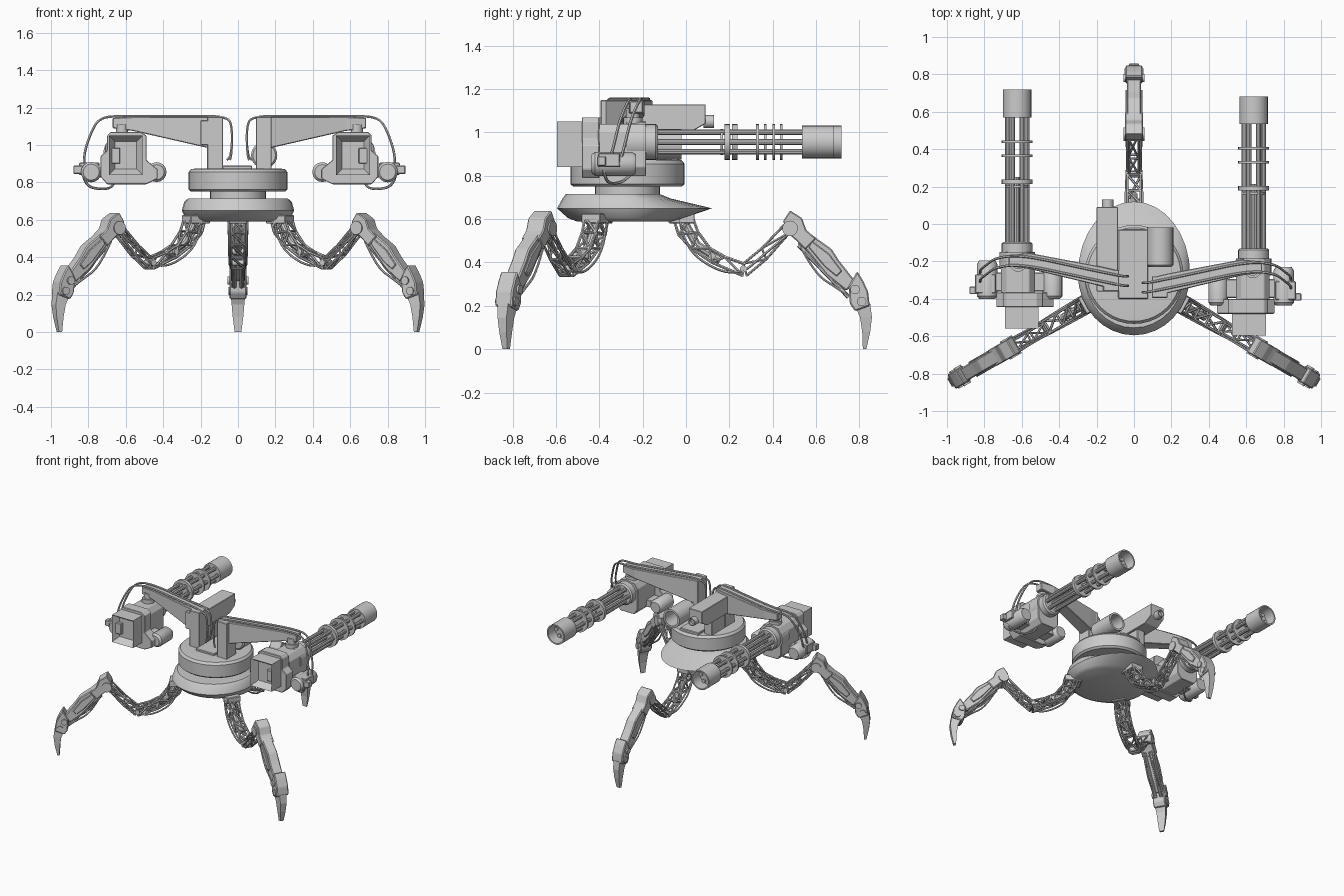
import bpy, bmesh
from math import sin, cos, pi, radians
from mathutils import Vector, Matrix

if "Cube" in bpy.data.objects:
    bpy.data.objects.remove(bpy.data.objects["Cube"])


def finish(name, bm, smooth=False, bevel=0):
    bmesh.ops.recalc_face_normals(bm, faces=bm.faces)
    if bevel:
        bmesh.ops.bevel(bm, geom=list(bm.edges), offset=bevel, segments=1, affect='EDGES')
    me = bpy.data.meshes.new(name)
    bm.to_mesh(me)
    bm.free()
    ob = bpy.data.objects.new(name, me)
    bpy.context.collection.objects.link(ob)
    if smooth:
        for e in bpy.context.selected_objects:
            e.select_set(False)
        ob.select_set(True)
        bpy.context.view_layer.objects.active = ob
        bpy.ops.object.shade_smooth_by_angle(angle=radians(35))
    return ob


def loft_into(bm, rings, caps=True):
    vs = [[bm.verts.new(p) for p in r] for r in rings]
    n = len(vs[0])
    for a, b in zip(vs, vs[1:]):
        for i in range(n):
            bm.faces.new((a[i], a[(i + 1) % n], b[(i + 1) % n], b[i]))
    if caps:
        bm.faces.new(vs[0])
        bm.faces.new(vs[-1])


def loft(name, rings, smooth=False, bevel=0):
    bm = bmesh.new()
    loft_into(bm, rings)
    return finish(name, bm, smooth, bevel)


def ring(c, d, r, n):
    q = Vector(d).to_track_quat('Z', 'Y')
    return [Vector(c) + q @ Vector((r * cos(2 * pi * i / n), r * sin(2 * pi * i / n), 0)) for i in range(n)]


def lathe(name, c, axis, prof, n=24):
    a = Vector(axis)
    return loft(name, [ring(Vector(c) + a * t, a, r, n) for t, r in prof], True)


def box(name, x, y, z, bevel=0.004):
    return loft(name, [[(x[0], y[0], k), (x[1], y[0], k), (x[1], y[1], k), (x[0], y[1], k)] for k in z], bevel=bevel)


def prism(name, axis, pts, a, b, bevel=0.003):
    at = {'x': lambda u, v, k: (k, u, v), 'y': lambda u, v, k: (u, k, v)}[axis]
    return loft(name, [[at(u, v, k) for u, v in pts] for k in (a, b)], bevel=bevel)


def rods(name, segs, r, n=6):
    bm = bmesh.new()
    for p, q in segs:
        d = Vector(q) - Vector(p)
        loft_into(bm, [ring(p, d, r, n), ring(q, d, r, n)])
    return finish(name, bm, True)


def cable(name, pts, r=0.006):
    cu = bpy.data.curves.new(name, 'CURVE')
    cu.dimensions = '3D'
    cu.bevel_depth, cu.bevel_resolution, cu.resolution_u = r, 1, 5
    sp = cu.splines.new('NURBS')
    sp.points.add(len(pts) - 1)
    for p, co in zip(sp.points, pts):
        p.co = (*co, 1)
    sp.use_endpoint_u, sp.order_u = True, 3
    tmp = bpy.data.objects.new(name, cu)
    bm = bmesh.new()
    bm.from_mesh(bpy.data.meshes.new_from_object(tmp))
    bpy.data.objects.remove(tmp)
    return finish(name, bm, True)


def truss(name, up, lo, w, r=0.007):
    segs = []
    for i in range(len(up)):
        U = [Vector((s * w, *up[i])) for s in (-1, 1)]
        L = [Vector((s * w, *lo[i])) for s in (-1, 1)]
        segs += [(U[0], U[1]), (L[0], L[1]), (U[0], L[0]), (U[1], L[1])]
        if i + 1 < len(up):
            for k, s in enumerate((-1, 1)):
                U2, L2 = Vector((s * w, *up[i + 1])), Vector((s * w, *lo[i + 1]))
                segs += [(U[k], U2), (L[k], L2), (U[k], L2)]
            segs += [(L[0], Vector((w, *lo[i + 1]))), (U[1], Vector((-w, *up[i + 1])))]
    return rods(name, segs, r)


def copy_mesh(ob, name, mat, flip=False):
    new = ob.copy()
    new.data = ob.data.copy()
    new.name = name
    new.data.transform(mat)
    if flip:
        new.data.flip_normals()
    bpy.context.collection.objects.link(new)


# Egg-shaped hull, neck and turret ring
CY = -0.27
hull = [(.59, .255, .21, .235), (.605, .28, .26, .275), (.65, .30, .39, .325), (.695, .288, .2, .3), (.715, .265, .15, .285)]
loft('hull', [[(w * cos(t), CY + (f if sin(t) > 0 else b) * sin(t), z) for t in [2 * pi * i / 32 for i in range(32)]]
              for z, w, f, b in hull], True)
lathe('neck', (0, CY, 0), (0, 0, 1), [(.70, .15), (.76, .15)], 32)
lathe('turret_ring', (0, CY, 0), (0, 0, 1), [(.75, .25), (.762, .264), (.855, .264), (.872, .25), (.875, .2)], 40)
box('turret_deck', (-.085, .075), (-.40, -.03), (.86, .89))

# Sensor box and tube on the turret
prism('sensor_box', 'x', [(-.36, 1.13), (.09, 1.13), (.09, 1.04), (.02, 1.0), (-.36, 1.0)], -.2, -.085)
box('sensor_mount', (-.165, -.1), (-.24, -.08), (.86, 1.01))
lathe('sensor_lens', (-.14, .08, 1.05), (0, 1, 0), [(0, .03), (.05, .03), (.05, .022), (.03, .022)], 16)
lathe('launcher_tube', (.14, -.23, .945), (0, 1, 0), [(0, .06), (.01, .07), (.21, .07), (.21, .055), (.06, .055)])

# Left arm with gun; mirrored afterwards
GX, GZ = -.625, .956
g = []
g.append(box('arm_column', (-.165, -.08), (-.36, -.245), (.86, 1.15)))
sec = [(-.67, -.225, -.165, 1.09, 1.145), (-.56, -.24, -.155, 1.075, 1.15), (-.165, -.335, -.23, .985, 1.15), (-.08, -.36, -.25, .96, 1.15)]
g.append(loft('arm_beam', [[(x, a, c), (x, b, c), (x, b, d), (x, a, d)] for x, a, b, c, d in sec], bevel=.004))
g.append(lathe('gun_pivot', (GX + .005, -.21, 1.02), (0, 0, 1), [(0, .045), (.05, .045), (.05, .032), (.09, .032)], 20))
g.append(prism('gun_body', 'y', [(-.71, .84), (-.68, .80), (-.56, .80), (-.53, .84), (-.53, 1.0), (-.56, 1.04), (-.68, 1.04), (-.71, 1.0)], -.37, -.15))
g.append(prism('gun_back_plate', 'y', [(-.735, .83), (-.70, .79), (-.49, .79), (-.43, .82), (-.43, .87), (-.49, .92), (-.49, 1.05),
                                      (-.52, 1.07), (-.68, 1.07), (-.70, 1.05), (-.70, .97), (-.735, .94)], -.445, -.365))
bm = bmesh.new()
loft_into(bm, [[(x, y, z) for x, z in ((-.69, .84), (-.51, .84), (-.51, 1.05), (-.69, 1.05))] for y in (-.56, -.44)])
bmesh.ops.recalc_face_normals(bm, faces=bm.faces)
face = [f for f in bm.faces if f.normal.y < -.9]
bmesh.ops.inset_region(bm, faces=face, thickness=.045)
bmesh.ops.translate(bm, verts=face[0].verts, vec=(0, .05, 0))
g.append(finish('gun_rear_box', bm))
g.append(box('gun_rear_insert', (-.685, -.63), (-.535, -.5), (.9, .985)))
g.append(lathe('gun_drum', (GX, 0, GZ), (0, 1, 0), [(-.24, .095), (-.15, .095), (-.15, .083), (-.105, .083), (-.095, .073)]))
bar = [(GX + .052 * cos(i * pi / 3), GZ + .052 * sin(i * pi / 3)) for i in range(6)]
g.append(rods('gun_barrels', [((x, -.12, z), (x, .64, z)) for x, z in bar] + [((GX, -.12, GZ), (GX, .25, GZ))], .014, 10))
for i, (y, t) in enumerate(((.225, .012), (.2, .006), (.365, .006), (.44, .006))):
    g.append(lathe(f'barrel_clamp_{i}', (GX, y, GZ), (0, 1, 0), [(-t, .083 if i != 1 else .06), (t, .083 if i != 1 else .06)]))
g.append(lathe('gun_muzzle', (GX, 0, GZ), (0, 1, 0), [(.57, .076), (.718, .076), (.718, .066), (.63, .066)]))
g.append(lathe('inner_motor', (-.435, 0, .855), (0, 1, 0), [(-.40, .04), (-.385, .053), (-.25, .053), (-.23, .04)], 16))
g.append(lathe('outer_motor', (-.785, 0, .855), (0, 1, 0), [(-.40, .043), (-.385, .055), (-.215, .055), (-.195, .043)], 16))
g.append(box('motor_bridge', (-.80, -.42), (-.36, -.26), (.825, .88)))
g.append(box('outer_junction', (-.88, -.83), (-.375, -.335), (.845, .89)))
g.append(box('outer_box', (-.85, -.74), (-.37, -.27), (.84, .905)))
# Cables along the arm and round the gun
for i, d in enumerate((0, .05)):
    g.append(cable(f'arm_cable_{i}', [(-.06 + d * .3, -.28 - d, .92), (-.035, -.28 - d, .93), (-.03, -.28 - d, 1.1), (-.06, -.28 - d, 1.155),
                                      (-.3, -.23 - d, 1.155), (-.6, -.165 - d, 1.155), (-.74, -.18 - d, 1.15),
                                      (-.79, -.22 - d, 1.06), (-.83, -.25 - d, .93), (-.82, -.27 - d, .86)], .007))
g.append(cable('under_cable', [(-.83, -.35, .85), (-.82, -.34, .78), (-.72, -.3, .76), (-.66, -.24, .78), (-.66, -.2, .83)], .007))
flip = Matrix.Translation((.015, -.035, 0)) @ Matrix.Scale(-1, 4, (1, 0, 0))
for ob in g:
    base = ob.name
    ob.name = 'left_' + base
    copy_mesh(ob, 'right_' + base, flip, True)

# One leg in its own frame: x is width, y is reach
leg = []
up = [(.31, .61), (.335, .54), (.39, .465), (.46, .425), (.545, .395)]
lo = [(.22, .61), (.245, .53), (.305, .465), (.40, .40), (.54, .34)]
leg.append(truss('thigh_truss', up, lo, .036))
leg.append(truss('shin_link', [(.545, .395), (.63, .465), (.73, .57)], [(.56, .34), (.65, .415), (.76, .54)], .026, .006))
leg.append(box('hip_block', (-.05, .05), (.2, .32), (.58, .625)))
leg.append(rods('thigh_actuator', [((0, .275, .58), (0, .33, .48)), ((0, .33, .48), (0, .44, .41))], .02, 10))
leg.append(rods('elbow_pin', [((-.045, .545, .37), (.045, .545, .37)), ((-.04, .4, .43), (.04, .4, .43))], .016, 12))
leg.append(rods('knee_joint', [((-.055, .76, .557), (.055, .76, .557))], .036, 20))
leg.append(prism('knee_guard', 'x', [(.76, .64), (.815, .605), (.835, .55), (.88, .51), (.83, .46), (.79, .5), (.755, .53), (.727, .59)], -.048, .048, .005))
leg.append(prism('shin_shell', 'x', [(.83, .55), (.953, .461), (.985, .41), (1.06, .315), (1.02, .268), (.93, .34), (.805, .493)], -.038, .038, .006))
leg.append(prism('shin_side_panel', 'x', [(.86, .50), (.94, .44), (1.0, .36), (.975, .335), (.92, .38), (.845, .47)], -.046, .046, .004))
leg.append(rods('shin_piston', [((s * .018, .80, .48), (s * .018, 1.03, .24)) for s in (-1, 1)], .01, 8))
leg.append(prism('ankle_block', 'x', [(1.03, .29), (1.07, .36), (1.095, .32), (1.12, .267), (1.128, .2), (1.06, .175), (1.036, .21)], -.045, .045, .006))
leg.append(rods('ankle_pin', [((-.055, 1.06, .275), (.055, 1.06, .275)), ((-.052, 1.09, .22), (.052, 1.09, .22))], .022, 14))
claw = [(1.055, 1.13, .21, .04), (1.083, 1.138, .147, .034), (1.093, 1.13, .08, .028), (1.096, 1.112, 0, .018)]
leg.append(loft('claw', [[(-w, a, z), (w, a, z), (w * .7, b, z), (-w * .7, b, z)] for a, b, z, w in claw]))
for s in (-1, 1):
    leg.append(cable(f'leg_cable_{s + 1}', [(s * .045, .25, .6), (s * .048, .27, .47), (s * .045, .42, .36), (s * .04, .54, .35),
                                            (s * .035, .62, .42), (s * .04, .74, .52)], .006))
    leg.append(cable(f'shin_cable_{s + 1}', [(s * .03, .80, .49), (s * .03, .87, .35), (s * .03, .98, .28), (s * .03, 1.04, .24)], .006))
centre = Matrix.Translation((0, -.28, 0))
for ob in leg:
    base = ob.name
    for side, ang in (('left', 120), ('right', -120)):
        copy_mesh(ob, f'{side}_{base}', centre @ Matrix.Rotation(radians(ang), 4, 'Z'))
    ob.name = 'rear_' + base
    ob.data.transform(centre)
